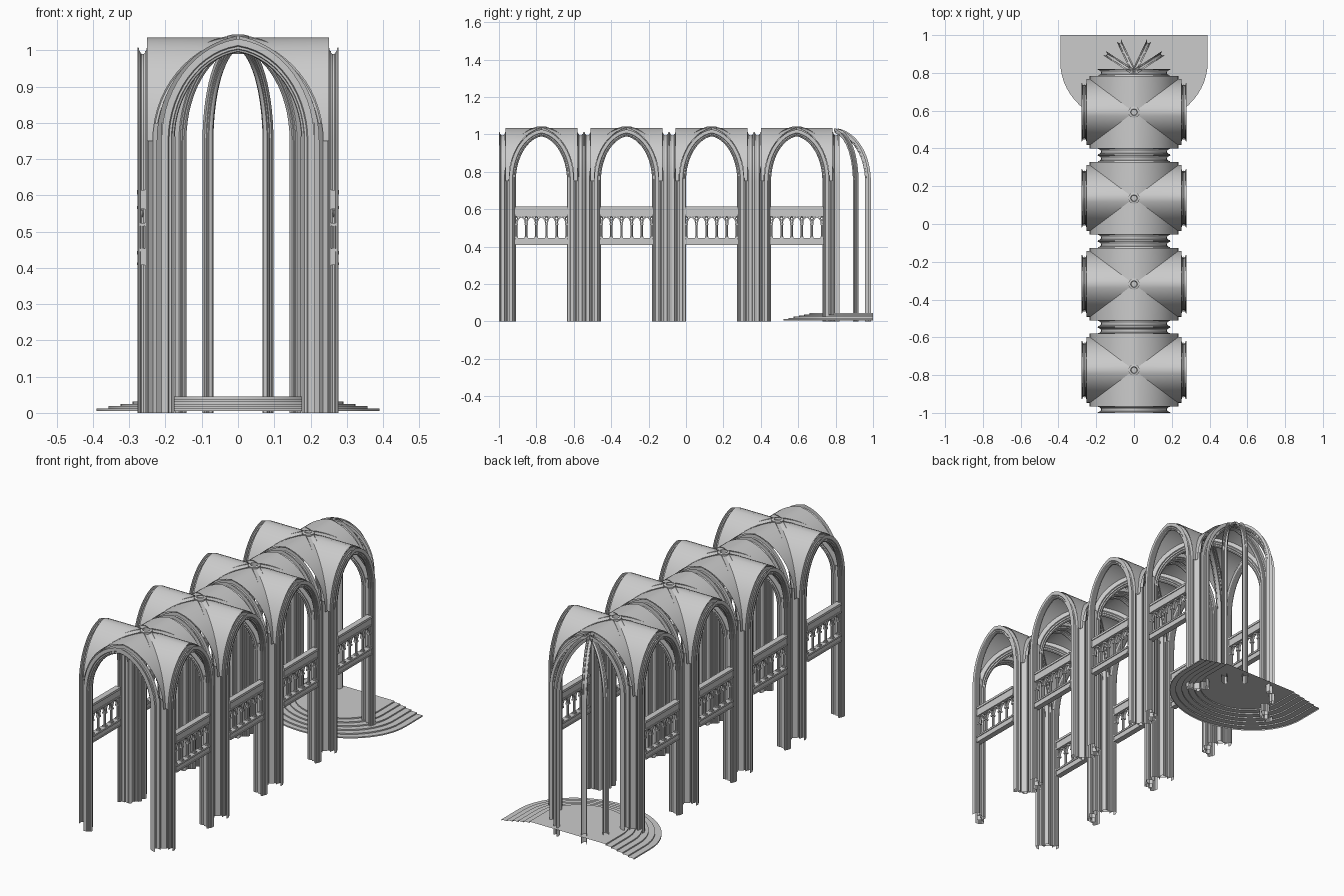
import bpy, bmesh, math
from mathutils import Vector

if "Cube" in bpy.data.objects:
    bpy.data.objects.remove(bpy.data.objects["Cube"])

SPRING = 0.75
BAYS = [-0.773, -0.318, 0.137, 0.592]


def make(name, verts, faces):
    me = bpy.data.meshes.new(name)
    me.from_pydata([tuple(v) for v in verts], [], faces)
    bm = bmesh.new()
    bm.from_mesh(me)
    bmesh.ops.recalc_face_normals(bm, faces=bm.faces)
    bm.to_mesh(me)
    bm.free()
    ob = bpy.data.objects.new(name, me)
    bpy.context.collection.objects.link(ob)
    return ob


def curve(n=14):
    """Half of a pointed arch, (s, h) from springing (1, 0) to crown (0, 1)."""
    end = math.acos(0.15 / 1.15)
    return [(1.15 * math.cos(end * i / n) - 0.15,
             math.sin(end * i / n) / math.sin(end)) for i in range(n + 1)]


def arch_path(a, rise, spring=SPRING, base=0.0, half=False, n=14):
    right = [(a * s, spring + rise * h) for s, h in curve(n)]
    if base < spring:
        right = [(a, base)] + right
    return right if half else right + [(-r, z) for r, z in right[-2::-1]]


def sweep(name, path, profile, origin, direction, closed=False):
    """Sweep profile (outward, across) along a path standing in a vertical plane."""
    d = Vector((direction[0], direction[1], 0)).normalized()
    b = Vector((-d.y, d.x, 0))
    o, up = Vector(origin), Vector((0, 0, 1))
    P = [Vector(p) for p in path]
    verts, faces, m = [], [], len(profile)
    for i, p in enumerate(P):
        t1 = (p - P[i - 1]).normalized() if i else (P[1] - p).normalized()
        t2 = (P[i + 1] - p).normalized() if i < len(P) - 1 else t1
        if i == len(P) - 1 and abs(p.x) < 1e-6:      # half ribs end level at the crown
            t1 = t2 = Vector((-1, 0))
        t = (t1 + t2).normalized()
        nrm = Vector((t.y, -t.x)) / max(0.5, t.dot(t1))
        for u, w in profile:
            q = p + nrm * u
            verts.append(o + d * q.x + up * q.y + b * w)
    for i in range(len(P) - 1):
        for j in range(m if closed else m - 1):
            k = (j + 1) % m
            faces.append((i * m + j, i * m + k, (i + 1) * m + k, (i + 1) * m + j))
    return make(name, verts, faces)


def moulding(w, depth):
    """Open channel with a stepped roll on the inner side."""
    half = [(depth, w), (depth * .5, w), (depth * .42, w * .72), (depth * .25, w * .72),
            (depth * .2, w * .5), (depth * .06, w * .42), (0, w * .2)]
    return half + [(u, -v) for u, v in half[::-1]]


def join(objs, name):
    bpy.ops.object.select_all(action='DESELECT')
    for o in objs:
        o.select_set(True)
    bpy.context.view_layer.objects.active = objs[0]
    bpy.ops.object.join()
    objs[0].name = name
    return objs[0]


def box(x0, x1, y0, y1, z0, z1):
    v = [(x, y, z) for x in (x0, x1) for y in (y0, y1) for z in (z0, z1)]
    return make("box", v, [(0, 1, 3, 2), (4, 6, 7, 5), (0, 4, 5, 1),
                           (2, 3, 7, 6), (0, 2, 6, 4), (1, 5, 7, 3)])


bay = []
# transverse arches and side arches, each running down to the floor
for s in (-1, 1):
    bay.append(sweep("transverse_arch", arch_path(.175, .245), moulding(.019, .036),
                     (0, s * .209, 0), (1, 0)))
    bay.append(sweep("side_arch", arch_path(.137, .24), moulding(.014, .036),
                     (s * .263, 0, 0), (0, 1)))
# diagonal ribs with their shafts
for s in (-1, 1):
    bay.append(sweep("diagonal_rib", arch_path(.258, .25), moulding(.02, .042),
                     (0, 0, 0), (.205, s * .16)))

# vault webs: four curved panels meeting on the diagonals
line = [(s, h) for s, h in curve()] + [(-s, h) for s, h in curve()[-2::-1]]
for sgn in (-1, 1):
    for along_x in (True, False):
        v = []
        for s, h in line:
            z = SPRING + .285 * h
            if along_x:
                v += [(.235 * s, sgn * .175 * abs(s), z), (.235 * s, sgn * .192, z)]
            else:
                v += [(sgn * .235 * abs(s), .175 * s, z), (sgn * .251, .175 * s, z)]
        bay.append(make("vault_web", v, [(2 * i, 2 * i + 1, 2 * i + 3, 2 * i + 2)
                                         for i in range(len(line) - 1)]))

# pier sheets linking the three shafts at each corner
plan = [(.211, .19), (.2, .19), (.2, .182), (.214, .182), (.234, .163), (.234, .152),
        (.249, .152), (.249, .173)]
for sx in (-1, 1):
    for sy in (-1, 1):
        v = [(sx * x, sy * y, z) for z in (0, SPRING + .05) for x, y in plan]
        n = len(plan)
        bay.append(make("pier", v, [(i, i + 1, n + i + 1, n + i) for i in range(n - 1)]))

# crown boss
ring = [(.0, .99), (.02, .99), (.03, 1.005), (.03, 1.04), (.018, 1.043), (.014, 1.03), (0, 1.03)]
v = [(r * math.cos(math.tau * k / 16), r * math.sin(math.tau * k / 16), z)
     for k in range(16) for r, z in ring[1:-1]]
m = len(ring) - 2
bay.append(make("crown_boss", v, [(k * m + j, (k + 1) % 16 * m + j, (k + 1) % 16 * m + j + 1,
                                   k * m + j + 1) for k in range(16) for j in range(m - 1)]))

# gallery arcades between the piers
square = [(0, -.006), (.007, -.006), (.007, .006), (0, .006)]
for s in (-1, 1):
    x = s * .264
    parts = [box(x - .011, x + .011, -.142, .142, .415, .437),
             box(x - .015, x + .015, -.142, .142, .437, .446),
             box(x - .015, x + .015, -.142, .142, .408, .415),
             box(x - .011, x + .011, -.142, .142, .57, .603),
             box(x - .015, x + .015, -.142, .142, .603, .615),
             box(x - .014, x + .014, -.142, .142, .562, .571)]
    for i in range(6):
        y = -.135 + .054 * i
        bpy.ops.mesh.primitive_cylinder_add(vertices=10, radius=.0065, depth=.08,
                                            location=(x, y, .483))
        parts.append(bpy.context.object)
        for z in (.449, .52):
            parts.append(box(x - .009, x + .009, y - .009, y + .009, z - .004, z + .004))
        bpy.ops.mesh.primitive_torus_add(major_segments=12, minor_segments=4,
                                         major_radius=.008, minor_radius=.003,
                                         location=(x, y, .55), rotation=(0, math.pi / 2, 0))
        parts.append(bpy.context.object)
        if i < 5:
            parts.append(sweep("tracery", arch_path(.019, .03, .525, .52, n=6), square,
                               (x, y + .027, 0), (0, 1), True))
    bay.append(join(parts, "gallery_arcade"))

# repeat the bay along the nave
for ob in bay:
    for k, y in enumerate(BAYS):
        o = ob if k == 0 else ob.copy()
        base = Vector(ob.location) if k == 0 else base
        o.location = base + Vector((0, y, 0))
        if k:
            bpy.context.collection.objects.link(o)

# apse ribs fanning out behind the last bay
for deg in (33, 64.5, 115.5, 147):
    a = math.radians(deg)
    sweep("apse_rib", arch_path(.172, .255, half=True), moulding(.0135, .027),
          (0, .803, 0), (math.cos(a), math.sin(a)))

# apse steps: horseshoe treads and risers with a flat top, cut off at the back
STEPS, verts, faces, N = 6, [], [], 33


def outline(i, z):
    rx, ry = .39 - .033 * i, .335 - .028 * i
    pts = [(rx, 1.0, z)]
    pts += [(rx * math.cos(math.pi * k / (N - 3)), .855 - ry * math.sin(math.pi * k / (N - 3)), z)
            for k in range(N - 2)]
    return pts + [(-rx, 1.0, z)]


z = .005
for i in range(STEPS):
    verts += outline(i, z)
    z = .012 + .0066 * i
    verts += outline(i, z)
for r in range(2 * STEPS - 1):
    faces += [(r * N + k, r * N + k + 1, (r + 1) * N + k + 1, (r + 1) * N + k)
              for k in range(N - 1)]
faces.append(tuple(range((2 * STEPS - 1) * N, 2 * STEPS * N)))
make("apse_steps", verts, faces)

# smooth shading with crisp mouldings
bpy.ops.object.select_all(action='SELECT')
bpy.context.view_layer.objects.active = bpy.context.scene.objects[0]
bpy.ops.object.shade_smooth_by_angle(angle=math.radians(30))
